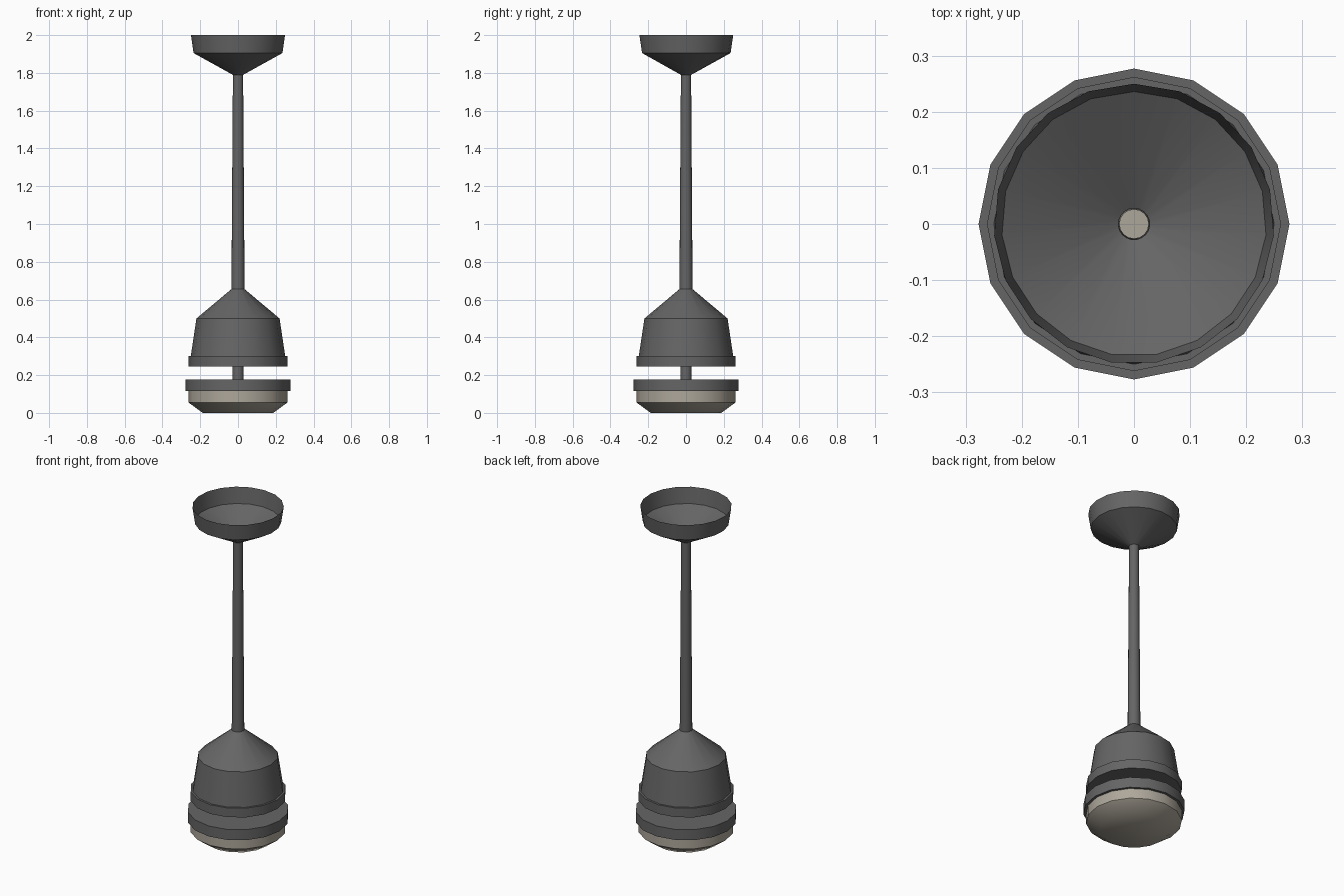
import bpy, bmesh, math

if "Cube" in bpy.data.objects:
    bpy.data.objects.remove(bpy.data.objects["Cube"])


def material(name, rgb):
    m = bpy.data.materials.new(name)
    m.diffuse_color = (*rgb, 1)
    m.use_nodes = True
    m.node_tree.nodes["Principled BSDF"].inputs["Base Color"].default_value = m.diffuse_color
    return m


dark = material("dark_grey_metal", (0.13, 0.13, 0.13))
cream = material("cream_glass", (0.42, 0.385, 0.325))


def lathe(name, profile, mat, sides=16, cap_bottom=True, cap_top=True):
    """Revolve (radius, z) points, listed bottom to top, with a vertex at +y."""
    bm = bmesh.new()
    rings = []
    for r, z in profile:
        ring = []
        for i in range(sides):
            a = math.pi / 2 + 2 * math.pi * i / sides
            ring.append(bm.verts.new((r * math.cos(a), r * math.sin(a), z)))
        rings.append(ring)
    for lo, hi in zip(rings, rings[1:]):
        for i in range(sides):
            j = (i + 1) % sides
            bm.faces.new((lo[i], lo[j], hi[j], hi[i]))
    if cap_bottom:
        bm.faces.new(rings[0][::-1])
    if cap_top:
        bm.faces.new(rings[-1])
    me = bpy.data.meshes.new(name)
    bm.to_mesh(me)
    bm.free()
    ob = bpy.data.objects.new(name, me)
    bpy.context.collection.objects.link(ob)
    me.materials.append(mat)
    bpy.ops.object.select_all(action='DESELECT')
    ob.select_set(True)
    bpy.context.view_layer.objects.active = ob
    bpy.ops.object.shade_smooth_by_angle(angle=math.radians(39))
    return ob


# Ceiling canopy: thin open cup with a conical base
lathe("ceiling_canopy", [(0.028, 1.79), (0.236, 1.905), (0.25, 2.0)], dark,
      sides=19, cap_bottom=False, cap_top=False)

# Tapered hanging rod, with a pale core whose end shows inside the canopy
lathe("hanging_rod", [(0.035, 0.64), (0.027, 1.795)], dark, cap_bottom=False, cap_top=False)
lathe("rod_core", [(0.034, 0.64), (0.0265, 1.796)], cream, cap_bottom=False)

# Lamp housing: cone, tapered wall and lower band
lathe("lamp_housing", [(0.25, 0.30), (0.22, 0.50), (0.035, 0.655)], dark,
      cap_bottom=False, cap_top=False)
lathe("housing_band", [(0.262, 0.245), (0.262, 0.30)], dark)

# Short stem across the gap
lathe("lower_stem", [(0.03, 0.175), (0.03, 0.25)], dark, cap_bottom=False, cap_top=False)

# Ring holding the glass diffuser
lathe("diffuser_ring", [(0.277, 0.115), (0.277, 0.178)], dark)
lathe("glass_diffuser", [(0.187, 0.0), (0.262, 0.055), (0.262, 0.116)], cream, cap_top=False)
